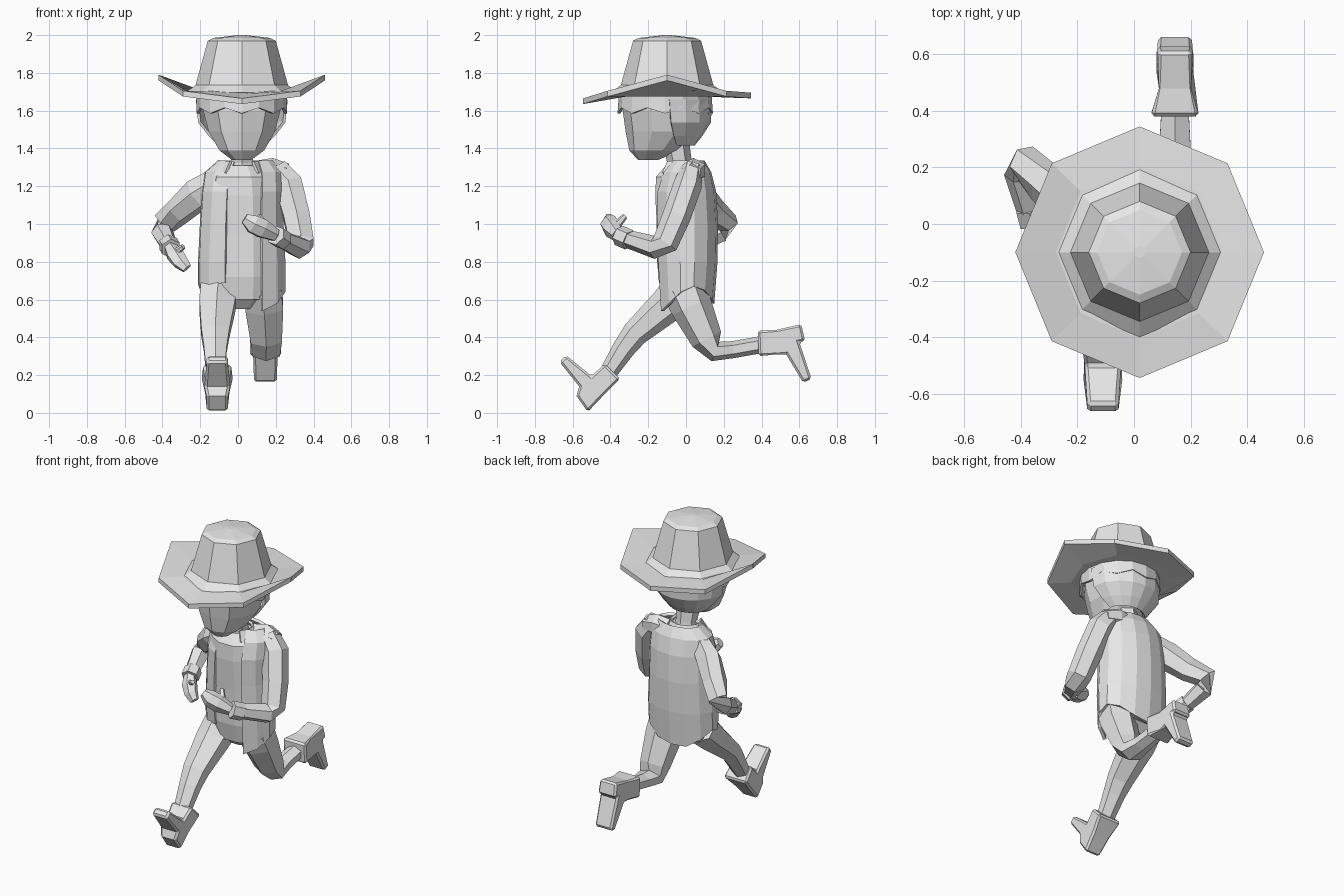
import bpy, bmesh, math
from mathutils import Vector

grey = bpy.data.materials.new("plain grey")
grey.diffuse_color = (0.8, 0.8, 0.8, 1)


def build(name, rings, closed=True, caps=True, thick=0, bevel=0):
    """Skin a list of equal-length point rings into one flat-shaded object."""
    bm = bmesh.new()
    rows = [[bm.verts.new(p) for p in r] for r in rings]
    n = len(rows[0])
    for a, b in zip(rows, rows[1:]):
        for i in range(n if closed else n - 1):
            j = (i + 1) % n
            bm.faces.new((a[i], a[j], b[j], b[i]))
    if caps:
        bm.faces.new(rows[0])
        bm.faces.new(rows[-1])
    bmesh.ops.recalc_face_normals(bm, faces=bm.faces[:])
    me = bpy.data.meshes.new(name)
    bm.to_mesh(me)
    bm.free()
    me.materials.append(grey)
    ob = bpy.data.objects.new(name, me)
    bpy.context.collection.objects.link(ob)
    if thick:
        m = ob.modifiers.new("thickness", 'SOLIDIFY')
        m.thickness = thick
        m.offset = 0
    if bevel:
        m = ob.modifiers.new("chamfer", 'BEVEL')
        m.width = bevel
        m.segments = 1
        m.limit_method = 'ANGLE'
        m.angle_limit = math.radians(60)
    return ob


def oval(z, cx, cy, rx, ry, angles):
    """Level ring; angle 0 is the front, 90 is +x."""
    return [Vector((cx + rx * math.sin(math.radians(a)),
                    cy - ry * math.cos(math.radians(a)), z)) for a in angles]


def spread(a, b, n):
    return [a + (b - a) * i / (n - 1) for i in range(n)]


def around(n, start=0):
    return [start + 360 * i / n for i in range(n)]


def limb(name, path, ref=(1, 0, 0), sides=6):
    """Tube along (x, y, z, radius along ref, radius across)."""
    pts = [Vector(p[:3]) for p in path]
    rings = []
    for i, p in enumerate(path):
        t = (pts[min(i + 1, len(pts) - 1)] - pts[max(i - 1, 0)]).normalized()
        u = Vector(ref)
        u = (u - t * u.dot(t)).normalized()
        v = t.cross(u)
        rings.append([pts[i] + u * p[3] * math.cos(math.radians(a)) +
                      v * p[4] * math.sin(math.radians(a))
                      for a in around(sides, 180 / sides)])
    return build(name, rings)


def slab(name, x, outline):
    """Side outline of (y, z, half width) points extruded across x."""
    return build(name, [[(x + s * w, y, z) for y, z, w in outline] for s in (-1, 1)],
                 bevel=0.012)


# Hat: eight-sided crown, and a brim curled up at the sides
oct8 = around(8)
HX, HY = 0.02, -0.1
crown = [oval(z, HX, HY, r, r, oct8) for r, z in
         ((0.30, 1.695), (0.245, 1.735), (0.18, 1.97), (0.15, 1.985), (0.02, 2.0))]
build("hat_crown", crown)
edge = oval(0, HX, HY, 0.44, 0.445, oct8)
for p, z in zip(edge, (1.665, 1.705, 1.79, 1.705, 1.695, 1.705, 1.79, 1.705)):
    p.z = z
inner = oval(1.705, HX, HY, 0.295, 0.305, oct8)
inner[0].z, inner[4].z = 1.69, 1.70
under = [p - Vector((0, 0, 0.03)) for p in edge]
low = [p - Vector((0, 0, 0.03)) for p in inner]
build("hat_brim", [inner, edge, under, low])

# Head, hair and neck
ten = around(10)
build("head", [oval(z, 0.02, cy, rx, ry, ten) for z, cy, rx, ry in (
    (1.34, -0.20, 0.055, 0.055), (1.39, -0.165, 0.125, 0.135),
    (1.49, -0.115, 0.185, 0.205), (1.60, -0.12, 0.215, 0.215),
    (1.69, -0.11, 0.215, 0.215))])
sixteen = around(16)
fringe = oval(1.6, 0.02, -0.11, 0.232, 0.245, sixteen)
for i, p in enumerate(fringe):
    p.z = 1.585 + 0.03 * (i % 2)
build("hair_fringe", [oval(1.685, 0.02, -0.11, 0.232, 0.238, sixteen), fringe],
      caps=False, thick=0.015)
back = spread(95, 265, 9)
build("hair_back", [oval(z, 0.02, cy, rx, ry, back) for z, cy, rx, ry in (
    (1.66, -0.11, 0.237, 0.24), (1.54, -0.10, 0.225, 0.225),
    (1.47, -0.08, 0.17, 0.16), (1.42, -0.06, 0.12, 0.10))],
      closed=False, caps=False, thick=0.015)
limb("neck", [(0.02, -0.03, 1.25, 0.08, 0.075), (0.02, -0.035, 1.33, 0.065, 0.065),
              (0.02, -0.055, 1.45, 0.08, 0.07)])

# Shirt with collar, and hips
build("shirt", [oval(z, 0.02, cy, rx, ry, around(10, 18)) for z, cy, rx, ry in (
    (0.60, 0.0, 0.19, 0.13), (0.72, -0.01, 0.205, 0.145), (0.95, -0.01, 0.20, 0.15),
    (1.15, -0.02, 0.19, 0.15), (1.25, -0.03, 0.165, 0.135), (1.31, -0.03, 0.10, 0.08))])
build("hips", [oval(z, 0.02, 0.0, rx, ry, around(8, 22.5)) for z, rx, ry in (
    (0.55, 0.07, 0.06), (0.61, 0.19, 0.12), (0.70, 0.20, 0.13))])
build("collar", [oval(z, 0.02, -0.03, rx, ry, spread(40, 320, 9)) for z, rx, ry in (
    (1.27, 0.13, 0.12), (1.33, 0.09, 0.085))], closed=False, caps=False, thick=0.015)

# Open vest with ragged hem
wrap = spread(28, 338, 13)
vest = [oval(z, cx, cy, rx, ry, wrap) for z, cx, cy, rx, ry in (
    (0.62, 0.02, 0.0, 0.225, 0.14), (0.80, 0.02, 0.0, 0.225, 0.157),
    (1.0, 0.02, 0.0, 0.215, 0.16), (1.17, 0.025, -0.005, 0.21, 0.155),
    (1.27, 0.03, 0.0, 0.20, 0.125), (1.33, 0.04, 0.01, 0.14, 0.08))]
for p, dz in zip(vest[0], (-0.08, -0.04, 0.02, 0.05, 0.03, -0.02, -0.04,
                           -0.04, 0.01, 0.06, 0.04, 0.06, 0.07)):
    p.z += dz
build("vest", vest, closed=False, caps=False, thick=0.02)
limb("left_shoulder_flap", [(0.10, 0.03, 1.28, 0.07, 0.055), (0.18, 0.04, 1.285, 0.07, 0.065),
                            (0.26, 0.03, 1.27, 0.055, 0.05)], (0, 1, 0))

# Left arm, bent forward
limb("left_arm", [(0.20, 0.03, 1.29, 0.07, 0.06), (0.265, 0.01, 1.21, 0.085, 0.075),
                  (0.31, -0.05, 1.04, 0.08, 0.075), (0.335, -0.11, 0.90, 0.075, 0.07),
                  (0.325, -0.16, 0.875, 0.07, 0.06), (0.21, -0.34, 0.93, 0.045, 0.045)])
limb("left_cuff", [(0.24, -0.30, 0.915, 0.055, 0.055), (0.20, -0.355, 0.94, 0.055, 0.055)])
limb("left_hand", [(0.20, -0.36, 0.94, 0.035, 0.035), (0.13, -0.39, 0.975, 0.055, 0.05),
                   (0.08, -0.405, 1.0, 0.055, 0.05), (0.035, -0.41, 1.03, 0.03, 0.025)],
     (0, 0, 1))
limb("left_thumb", [(0.14, -0.37, 0.99, 0.025, 0.025), (0.11, -0.325, 1.04, 0.016, 0.016)])

# Right arm, swung back
limb("right_arm", [(-0.12, 0.02, 1.225, 0.075, 0.06), (-0.21, 0.06, 1.16, 0.09, 0.08),
                   (-0.31, 0.14, 1.07, 0.075, 0.075), (-0.385, 0.215, 1.005, 0.07, 0.065),
                   (-0.40, 0.18, 0.955, 0.06, 0.06), (-0.365, 0.03, 0.88, 0.045, 0.045)],
     (0, 0, 1))
limb("right_cuff", [(-0.37, 0.06, 0.895, 0.055, 0.055), (-0.355, 0.005, 0.87, 0.055, 0.055)])
limb("right_hand", [(-0.36, 0.01, 0.875, 0.035, 0.035), (-0.335, -0.03, 0.84, 0.05, 0.035),
                    (-0.305, -0.055, 0.80, 0.045, 0.03), (-0.27, -0.07, 0.765, 0.03, 0.02)])
limb("right_thumb", [(-0.33, -0.03, 0.85, 0.02, 0.02), (-0.29, -0.06, 0.88, 0.014, 0.014)])

# Legs in stride
limb("right_leg", [(-0.10, -0.01, 0.66, 0.11, 0.11), (-0.11, -0.10, 0.57, 0.11, 0.095),
                   (-0.12, -0.27, 0.42, 0.085, 0.07), (-0.12, -0.33, 0.34, 0.07, 0.06),
                   (-0.12, -0.42, 0.20, 0.055, 0.045)])
limb("left_leg", [(0.13, -0.01, 0.66, 0.115, 0.12), (0.14, 0.03, 0.56, 0.115, 0.11),
                  (0.15, 0.11, 0.39, 0.095, 0.085), (0.148, 0.155, 0.325, 0.085, 0.055),
                  (0.145, 0.25, 0.335, 0.065, 0.045), (0.145, 0.42, 0.365, 0.055, 0.045)])

# Boots, flared at the top
slab("right_boot", -0.11, [
    (-0.43, 0.26, 0.075), (-0.35, 0.18, 0.085), (-0.43, 0.10, 0.065), (-0.52, 0.005, 0.055),
    (-0.58, 0.09, 0.055), (-0.565, 0.14, 0.065), (-0.67, 0.27, 0.055),
    (-0.635, 0.305, 0.055), (-0.50, 0.195, 0.065)])
slab("left_boot", 0.145, [
    (0.38, 0.435, 0.085), (0.48, 0.44, 0.065), (0.61, 0.47, 0.06), (0.63, 0.38, 0.065),
    (0.60, 0.375, 0.065), (0.665, 0.18, 0.06), (0.62, 0.16, 0.06), (0.53, 0.31, 0.065),
    (0.48, 0.31, 0.065), (0.385, 0.30, 0.085)])
